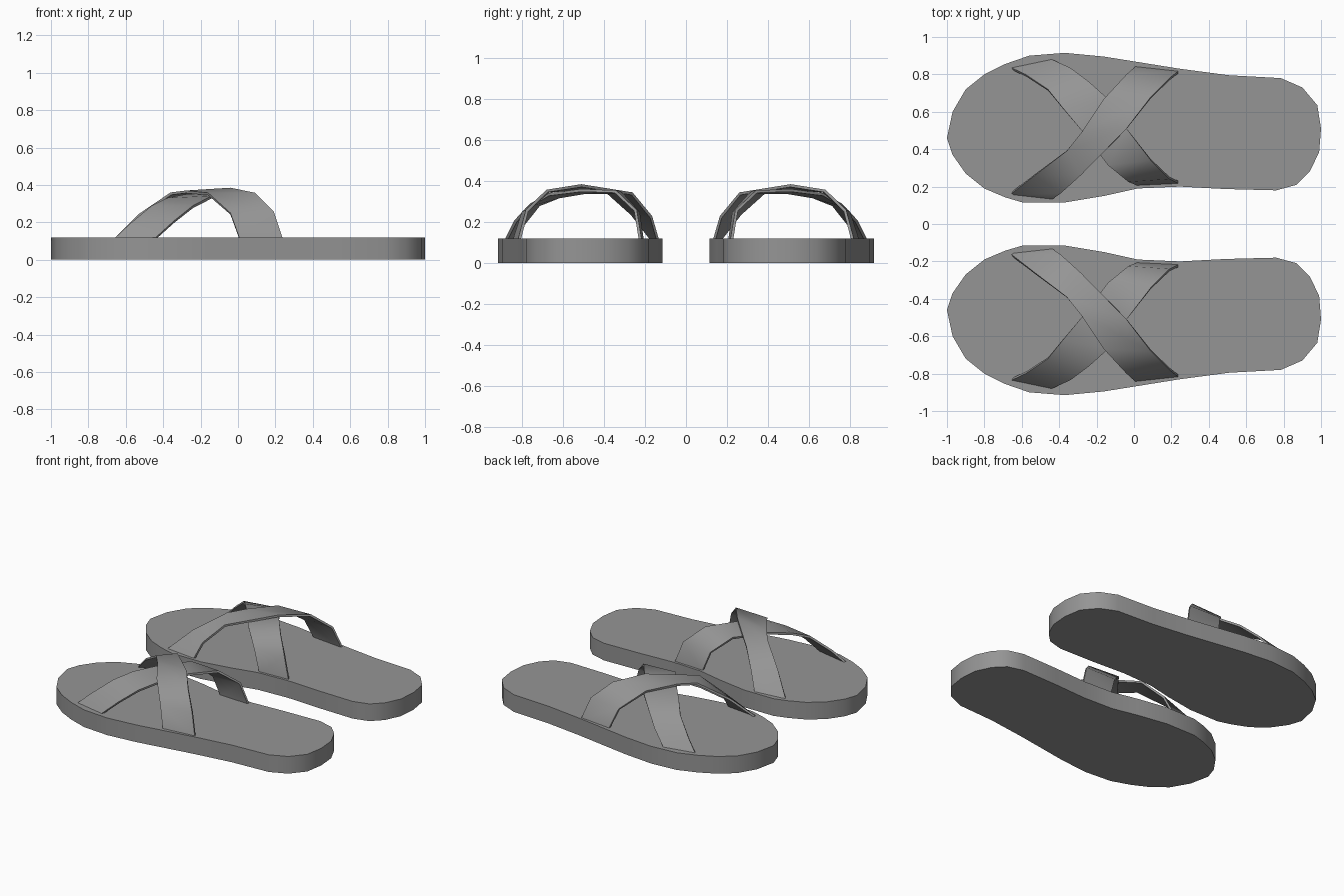
import bpy, bmesh, math

if "Cube" in bpy.data.objects:
    bpy.data.objects.remove(bpy.data.objects["Cube"])

SOLE_TOP = 0.12
GREY = bpy.data.materials.new("dark_grey")
GREY.diffuse_color = (0.3, 0.3, 0.3, 1)
GREY.use_nodes = True
GREY.node_tree.nodes["Principled BSDF"].inputs["Base Color"].default_value = GREY.diffuse_color


def finish(bm, name, angle, thickness=0):
    mesh = bpy.data.meshes.new(name)
    bm.to_mesh(mesh)
    bm.free()
    mesh.materials.append(GREY)
    ob = bpy.data.objects.new(name, mesh)
    bpy.context.collection.objects.link(ob)
    bpy.ops.object.select_all(action='DESELECT')
    bpy.context.view_layer.objects.active = ob
    ob.select_set(True)
    if thickness:
        mod = ob.modifiers.new("thickness", 'SOLIDIFY')
        mod.thickness = thickness
        mod.offset = -1
        bpy.ops.object.modifier_apply(modifier=mod.name)
    bpy.ops.object.shade_smooth_by_angle(angle=math.radians(angle))
    # second sandal of the pair
    mirror = ob.modifiers.new("pair", 'MIRROR')
    mirror.use_axis = (False, True, False)
    mirror.use_mirror_merge = False
    return ob


def strap(name, edge_a, edge_b, angle):
    """Ribbon between two edge paths."""
    bm = bmesh.new()
    rows = [(bm.verts.new(a), bm.verts.new(b)) for a, b in zip(edge_a, edge_b)]
    for (a0, b0), (a1, b1) in zip(rows, rows[1:]):
        bm.faces.new((a0, b0, b1, a1))
    return finish(bm, name, angle, 0.014)


# Sole: outline extruded up
outline = [(-1, .46), (-.97, .37), (-.90, .27), (-.80, .19), (-.69, .143),
           (-.595, .115), (-.37, .115), (-.16, .15), (.02, .19), (.245, .20),
           (.49, .187), (.76, .18), (.87, .21), (.94, .28), (.99, .385),
           (1, .51), (.98, .635), (.90, .73), (.785, .78), (.51, .795),
           (.245, .83), (-.16, .895), (-.37, .915), (-.56, .90), (-.69, .855),
           (-.80, .80), (-.90, .72), (-.97, .60)]
bm = bmesh.new()
base = bm.faces.new([bm.verts.new((x, y, 0)) for x, y in outline])
ext = bmesh.ops.extrude_face_region(bm, geom=[base], use_keep_orig=True)
top = [v for v in ext["geom"] if isinstance(v, bmesh.types.BMVert)]
bmesh.ops.translate(bm, verts=top, vec=(0, 0, SOLE_TOP))
bmesh.ops.recalc_face_normals(bm, faces=bm.faces)
finish(bm, "sole", 35)

# Upper strap: inner toe side to outer heel side
strap("upper_strap",
      [(-.665, .155, .11), (-.53, .26, .245), (-.36, .39, .36), (-.28, .49, .37),
       (-.16, .67, .358), (-.04, .80, .25), (.01, .845, .11)],
      [(-.44, .13, .11), (-.39, .165, .23), (-.285, .26, .345), (-.04, .51, .385),
       (.09, .68, .358), (.19, .78, .26), (.24, .82, .11)], 60)

# Lower strap: outer toe side to inner heel side
toe_edge = [(-.665, .84, .11), (-.58, .80, .19), (-.46, .72, .29), (-.38, .62, .33),
            (-.28, .50, .35), (-.14, .315, .35), (-.03, .225, .25), (.02, .205, .11)]
heel_edge = [(-.45, .885, .11), (-.34, .835, .21), (-.24, .76, .29), (-.14, .67, .342),
             (-.04, .51, .362), (.09, .34, .355), (.19, .24, .26), (.24, .215, .11)]
strap("lower_strap", toe_edge[::-1], heel_edge[::-1], 42)
